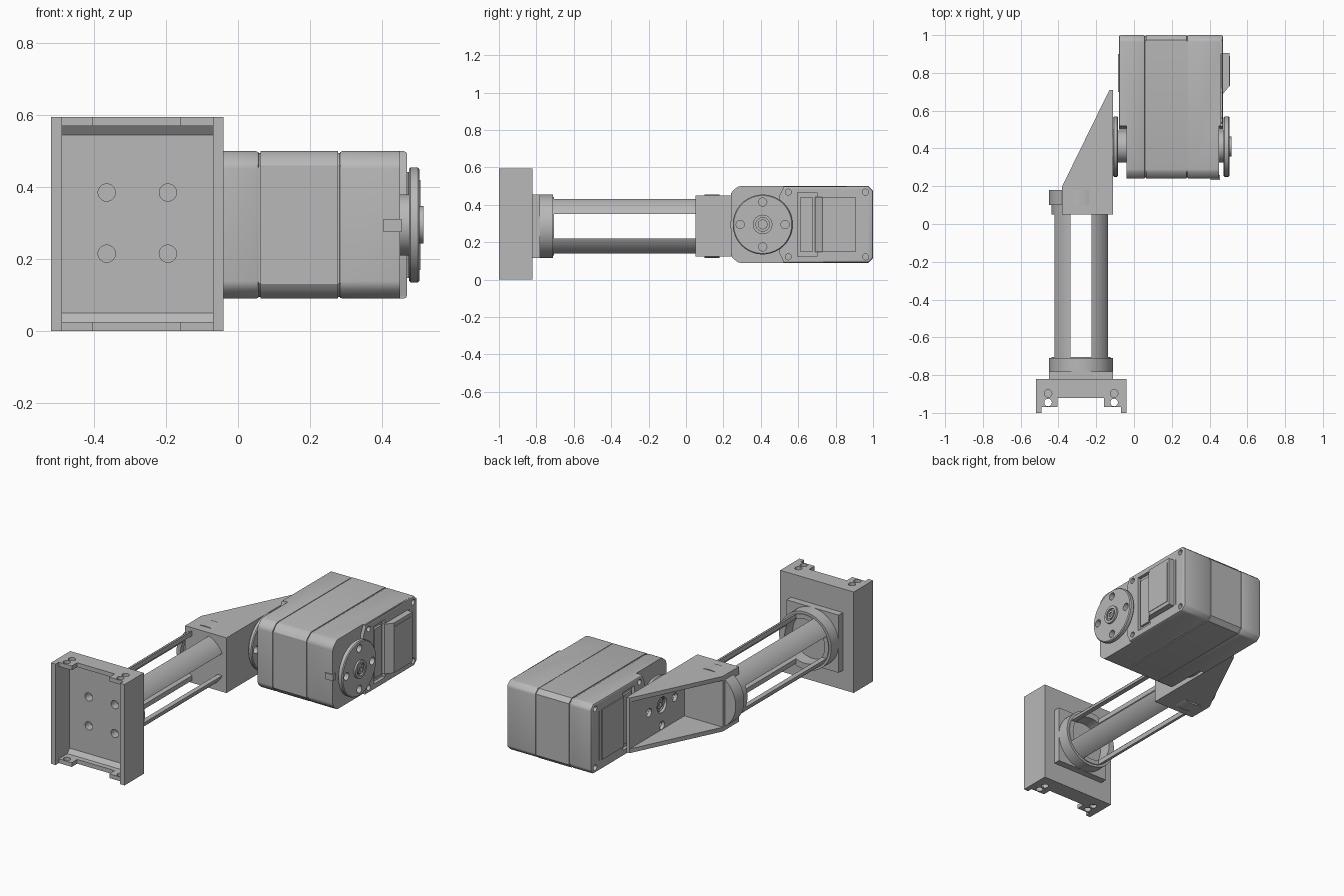
import bpy, bmesh, math
from mathutils import Vector

default = bpy.data.objects.get("Cube")
if default:
    bpy.data.objects.remove(default, do_unlink=True)

grey = bpy.data.materials.new("machined grey")
grey.use_nodes = True
COLOUR = (0.48, 0.48, 0.48, 1)
grey.diffuse_color = COLOUR
grey.node_tree.nodes["Principled BSDF"].inputs["Base Color"].default_value = COLOUR


def prism(name, axis, profile, a, b):
    """Extrude a 2D profile along an axis from a to b."""
    place = {"x": lambda u, v, w: (w, u, v),
             "y": lambda u, v, w: (u, w, v),
             "z": lambda u, v, w: (u, v, w)}[axis]
    bm = bmesh.new()
    low = [bm.verts.new(place(u, v, a)) for u, v in profile]
    high = [bm.verts.new(place(u, v, b)) for u, v in profile]
    bm.faces.new(low)
    bm.faces.new(high)
    n = len(profile)
    for i in range(n):
        j = (i + 1) % n
        bm.faces.new((low[i], low[j], high[j], high[i]))
    bmesh.ops.recalc_face_normals(bm, faces=bm.faces)
    mesh = bpy.data.meshes.new(name)
    bm.to_mesh(mesh)
    bm.free()
    mesh.materials.append(grey)
    ob = bpy.data.objects.new(name, mesh)
    bpy.context.collection.objects.link(ob)
    return ob


def box(name, x0, x1, y0, y1, z0, z1):
    return prism(name, "z", [(x0, y0), (x1, y0), (x1, y1), (x0, y1)], z0, z1)


def rod(name, axis, u, v, r, a, b, n=48):
    ring = [(u + r * math.cos(math.tau * i / n), v + r * math.sin(math.tau * i / n))
            for i in range(n)]
    return prism(name, axis, ring, a, b)


def activate(ob):
    bpy.ops.object.select_all(action="DESELECT")
    bpy.context.view_layer.objects.active = ob
    ob.select_set(True)


def cut(ob, cutters):
    activate(ob)
    for c in cutters:
        c.hide_render = True
        mod = ob.modifiers.new("cut", "BOOLEAN")
        mod.operation = "DIFFERENCE"
        mod.solver = "EXACT"
        mod.object = c
        bpy.ops.object.modifier_apply(modifier=mod.name)
        bpy.data.objects.remove(c, do_unlink=True)


def soften(ob, width, segments=2):
    activate(ob)
    mod = ob.modifiers.new("soft edges", "BEVEL")
    mod.width = width
    mod.segments = segments
    mod.limit_method = "ANGLE"
    bpy.ops.object.modifier_apply(modifier=mod.name)


TX, TZ = -0.28, 0.285      # tube axis
HY, HZ = 0.41, 0.295       # horn axis

# Mounting bracket: dished back plate with two side walls
plate = box("mount_plate", -0.50, -0.06, -0.92, -0.82, 0, 0.595)
dish = [(-0.95, 0.025), (-0.89, 0.025), (-0.87, 0.05), (-0.87, 0.545),
        (-0.89, 0.57), (-0.95, 0.57)]
cutters = [prism("cutter", "x", dish, -0.49, -0.07)]
for x in (TX - 0.085, TX + 0.085):
    for z in (0.215, 0.385):
        cutters.append(rod("cutter", "y", x, z, 0.024, -0.9, -0.8, 32))
for x in (-0.455, -0.105):
    for z in (0, 0.595):
        cutters.append(rod("cutter", "z", x, -0.897, 0.02, z - 0.02, z + 0.02, 24))
cut(plate, cutters)
for side, x in (("right", -0.52), ("left", -0.07)):
    box(side + "_mount_wall", x, x + 0.03, -1, -0.82, 0, 0.595)

# Screw tabs at the top and bottom of the bracket
for side, x0, x1, hx in (("right", -0.49, -0.405, -0.455), ("left", -0.16, -0.07, -0.105)):
    for level, z in (("bottom", 0), ("top", 0.57)):
        tab = box(f"{side}_{level}_tab", x0, x1, -0.97, -0.915, z, z + 0.025)
        cut(tab, [rod("cutter", "z", hx, -0.945, 0.02, z - 0.1, z + 0.1, 24)])

# Square flange and the slotted tube
box("tube_flange", -0.45, -0.11, -0.82, -0.78, 0.115, 0.455)
tube = rod("slotted_tube", "y", TX, TZ, 0.156, -0.78, 0.12, 96)
cut(tube, [rod("cutter", "y", TX, TZ, 0.13, -0.85, 0.08, 96),
           box("cutter", TX - 0.055, TX + 0.055, -0.705, 0.05, TZ - 0.3, TZ + 0.3),
           box("cutter", TX - 0.3, TX + 0.3, -0.705, 0.05, TZ - 0.065, TZ + 0.065)])
collar = rod("base_collar", "y", TX, TZ, 0.17, -0.78, -0.71, 96)
cut(collar, [rod("cutter", "y", TX, TZ, 0.13, -0.85, -0.6, 96)])
rod("end_collar", "y", TX, TZ, 0.17, 0.10, 0.18, 96)

# Wedge bracket, open towards the right
wedge = prism("wedge_bracket", "z", [(-0.38, 0.05), (-0.11, 0.05), (-0.11, 0.71),
                                     (-0.13, 0.71), (-0.38, 0.20)], 0.125, 0.45)
cutters = [box("cutter", -0.6, -0.13, 0.2, 0.8, 0.15, 0.425),
           rod("cutter", "x", HY, HZ, 0.045, -0.2, 0)]
for dy, dz in ((0.12, 0), (-0.12, 0), (0, 0.12), (0, -0.12)):
    cutters.append(rod("cutter", "x", HY + dy, HZ + dz, 0.024, -0.2, 0, 24))
cut(wedge, cutters)

# Servo case: three shells separated by seams
outline = [(0.24, 0.13), (0.25, 0.115), (0.275, 0.094), (0.29, 0.09), (0.975, 0.09),
           (1.0, 0.115), (1.0, 0.475), (0.975, 0.5), (0.29, 0.5), (0.275, 0.496),
           (0.25, 0.475), (0.24, 0.46)]
core = [(0.62 + (y - 0.62) * 0.985, HZ + (z - HZ) * 0.975) for y, z in outline]
prism("servo_core", "x", core, -0.02, 0.43)
shells = [prism("servo_right_shell", "x", outline, -0.08, 0.059),
          prism("servo_middle_shell", "x", outline, 0.063, 0.278),
          prism("servo_left_shell", "x", outline, 0.281, 0.47)]
soften(shells[0], 0.009)
soften(shells[2], 0.009)

# Horn recess, screw holes and connector pocket on each end shell
for ob, face, step, sign in ((shells[0], -0.08, -0.04, -1), (shells[2], 0.47, 0.45, 1)):
    lo, hi = sorted((step, step + sign * 0.1))
    recess = [(0.1, 0), (0.52, 0), (0.52, 0.1), (0.50, 0.14), (0.50, 0.45),
              (0.52, 0.49), (0.52, 0.6), (0.1, 0.6)]
    cutters = [prism("cutter", "x", recess, lo, hi)]
    for y in (0.547, 0.96):
        for z in (0.122, 0.468):
            cutters.append(rod("cutter", "x", y, z, 0.016, face - 0.02, face + 0.02, 24))
    cutters.append(box("cutter", face - 0.02, face + 0.02, 0.595, 0.70, 0.125, 0.465))
    cut(ob, cutters)
    # Thin frame line around the end face
    cut(ob, [box("cutter", face - 0.008, face + 0.008, 0.92, 0.926, 0.15, 0.44)])

# Covers on the end faces
prism("left_cover", "z", [(0.44, 0.69), (0.472, 0.69), (0.505, 0.73),
                          (0.505, 0.905), (0.44, 0.905)], 0.148, 0.442)
box("left_cover_panel", 0.5, 0.508, 0.73, 0.89, 0.17, 0.42)
box("left_connector", 0.44, 0.463, 0.61, 0.68, 0.15, 0.44)
box("right_cover", -0.086, -0.05, 0.70, 0.90, 0.148, 0.442)
box("right_connector", -0.072, -0.04, 0.61, 0.68, 0.15, 0.44)
box("front_clip", 0.405, 0.455, 0.234, 0.26, 0.275, 0.312)

# Output horns: bored disc, boss, hub ring and centre bolt
for side, d0, d1, b0, b1, h in (("left", 0.475, 0.505, 0.43, 0.48, 0.516),
                                ("right", -0.11, -0.085, -0.09, -0.03, -0.118)):
    disc = rod(side + "_horn", "x", HY, HZ, 0.16, d0, d1, 72)
    soften(disc, 0.005, 1)
    holes = []
    for dy, dz in ((0.12, 0), (-0.12, 0), (0, 0.12), (0, -0.12)):
        holes.append(rod("cutter", "x", HY + dy, HZ + dz, 0.022, d0 - 0.01, d1 + 0.01, 24))
    cut(disc, holes)
    rod(side + "_horn_boss", "x", HY, HZ, 0.085, b0, b1)
    outer = d1 if side == "left" else d0
    lo, hi = sorted((outer - 0.005 if side == "left" else outer + 0.005, h))
    hub = rod(side + "_hub_ring", "x", HY, HZ, 0.052 if side == "left" else 0.04, lo, hi)
    cut(hub, [rod("cutter", "x", HY, HZ, 0.036, lo - 0.1, hi + 0.1, 32)])
    bolt = rod(side + "_centre_bolt", "x", HY, HZ, 0.026, lo, hi, 32)
    cut(bolt, [rod("cutter", "x", HY, HZ, 0.014, h - 0.008, h + 0.008, 6)])

# Smooth round walls, crisp edges
for ob in bpy.context.scene.objects:
    if ob.type == "MESH":
        activate(ob)
        bpy.ops.object.shade_smooth_by_angle(angle=math.radians(32))
